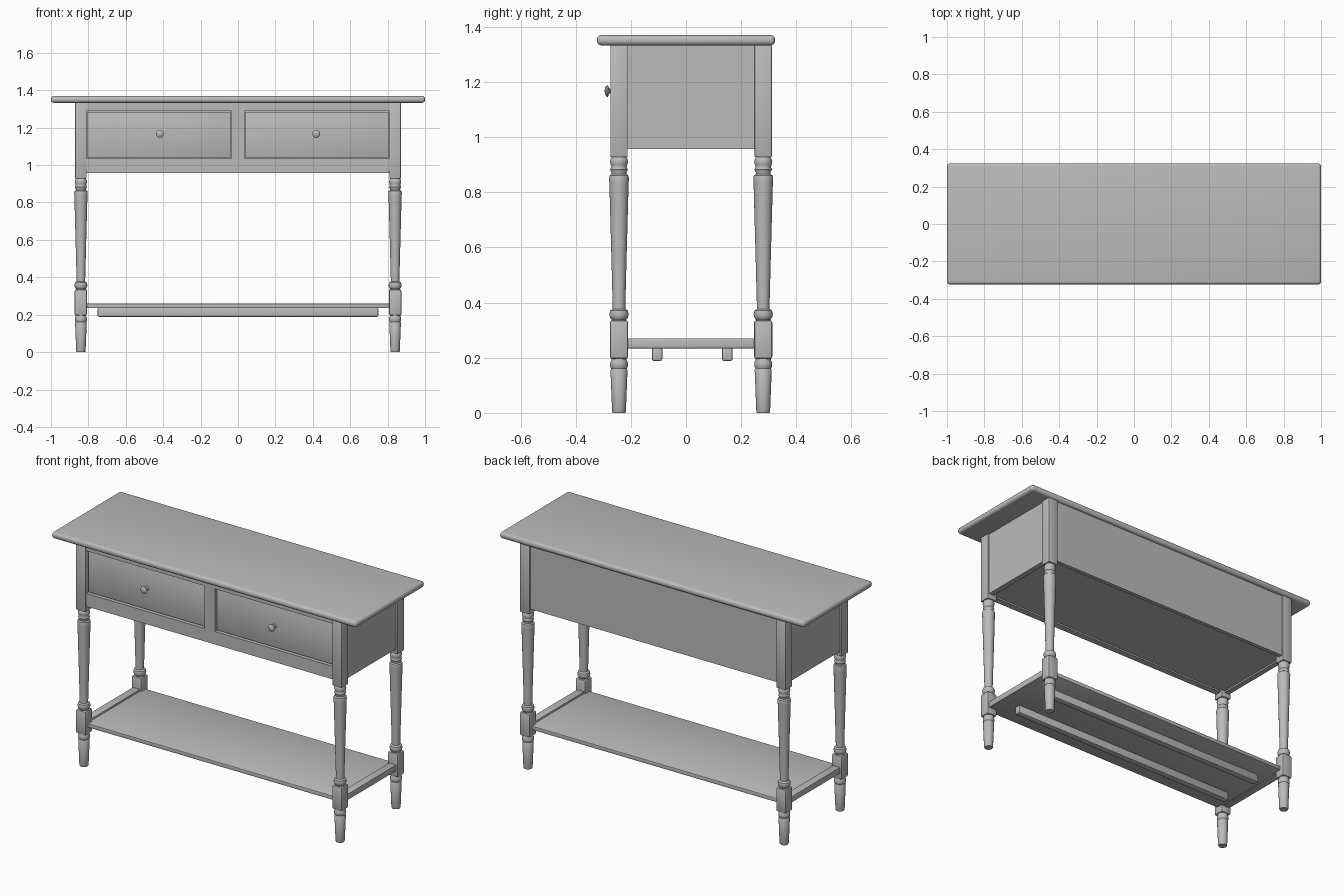
import bpy
import bmesh
import math
from mathutils import Matrix

if "Cube" in bpy.data.objects:
    bpy.data.objects.remove(bpy.data.objects["Cube"])

wood = bpy.data.materials.new("grey_wood")
wood.use_nodes = True
grey = (0.5, 0.5, 0.5, 1)
wood.diffuse_color = grey
wood.node_tree.nodes["Principled BSDF"].inputs["Base Color"].default_value = grey


def add_object(name, bm):
    bmesh.ops.recalc_face_normals(bm, faces=bm.faces)
    mesh = bpy.data.meshes.new(name)
    bm.to_mesh(mesh)
    bm.free()
    mesh.materials.append(wood)
    obj = bpy.data.objects.new(name, mesh)
    bpy.context.collection.objects.link(obj)
    bpy.ops.object.select_all(action="DESELECT")
    obj.select_set(True)
    bpy.context.view_layer.objects.active = obj
    bpy.ops.object.shade_smooth_by_angle(angle=math.radians(40))
    return obj


def box(name, xs, ys, zs, bevel=0.0, segments=2):
    """Box between the given limits, with optional rounded edges."""
    bm = bmesh.new()
    bmesh.ops.create_cube(bm, size=1)
    for v in bm.verts:
        for axis, (low, high) in enumerate((xs, ys, zs)):
            v.co[axis] = high if v.co[axis] > 0 else low
    if bevel:
        bmesh.ops.bevel(bm, geom=bm.edges[:], offset=bevel, segments=segments,
                        profile=0.5, affect="EDGES")
    return add_object(name, bm)


def lathe(name, profile, matrix, sides=24):
    """Turn a (radius, height) profile around z, then place it."""
    bm = bmesh.new()
    rings = []
    for r, z in profile:
        rings.append([bm.verts.new((r * math.cos(math.tau * i / sides),
                                    r * math.sin(math.tau * i / sides), z))
                      for i in range(sides)])
    for a, b in zip(rings, rings[1:]):
        for i in range(sides):
            j = (i + 1) % sides
            bm.faces.new((a[i], a[j], b[j], b[i]))
    bm.faces.new(rings[0][::-1])
    bm.faces.new(rings[-1])
    bm.transform(matrix)
    return add_object(name, bm)


# Table top with a bullnose edge
box("table_top", (-1, 1), (-0.323, 0.323), (1.333, 1.37), 0.016, 4)

# Turned legs with square blocks
LEG_X, FRONT_Y, BACK_Y, HALF = 0.84, -0.243, 0.28, 0.031
foot = [(0.023, 0), (0.025, 0.005), (0.031, 0.156), (0.028, 0.161),
        (0.032, 0.169), (0.032, 0.183), (0.028, 0.191), (0.028, 0.205)]
shaft = [(0.026, 0.325), (0.026, 0.338), (0.032, 0.345), (0.035, 0.358),
         (0.032, 0.371), (0.023, 0.377), (0.023, 0.39), (0.028, 0.58),
         (0.035, 0.835), (0.036, 0.85), (0.034, 0.861), (0.027, 0.866),
         (0.027, 0.872), (0.032, 0.882), (0.028, 0.891), (0.03, 0.9),
         (0.033, 0.91), (0.03, 0.922), (0.026, 0.928), (0.026, 0.94)]
for depth, y in (("front", FRONT_Y), ("back", BACK_Y)):
    for side, x in (("left", LEG_X), ("right", -LEG_X)):
        leg = f"{depth}_{side}_leg"
        place = Matrix.Translation((x, y, 0))
        lathe(leg + "_foot", foot, place)
        lathe(leg + "_shaft", shaft, place)
        w = 0.033
        box(leg + "_lower_block", (x - w, x + w), (y - w, y + w), (0.196, 0.336), 0.009)
        box(leg + "_upper_post", (x - HALF, x + HALF), (y - HALF, y + HALF),
            (0.928, 1.335), 0.003)

# Case panels
inner_x = LEG_X - HALF
low, high = 0.957, 1.335
for side, s in (("left", 1), ("right", -1)):
    box(side + "_side_panel", sorted((s * 0.83, s * 0.862)),
        (FRONT_Y, BACK_Y), (low, high))
box("back_panel", (-LEG_X, LEG_X), (0.28, 0.303), (low, high))
box("case_bottom", (-0.835, 0.835), (-0.24, 0.285), (0.966, 0.98))

# Front rails and divider
rail_y = (-0.266, -0.235)
box("top_rail", (-inner_x, inner_x), rail_y, (1.288, high))
box("bottom_rail", (-inner_x, inner_x), rail_y, (0.972, 1.036))
box("bottom_lip", (-inner_x, inner_x), (-0.262, -0.225), (low, 0.972))
box("drawer_divider", (-0.035, 0.035), rail_y, (1.036, 1.288))

# Drawers and mushroom knobs
knob = [(0.013, 0), (0.008, 0.005), (0.007, 0.022), (0.012, 0.027),
        (0.021, 0.03), (0.021, 0.034), (0.014, 0.04), (0.004, 0.042)]
for side, s in (("left", 1), ("right", -1)):
    box(side + "_drawer", sorted((s * 0.04, s * 0.805)),
        (-0.254, -0.23), (1.04, 1.284), 0.003)
    lathe(side + "_knob", knob, Matrix.Translation((s * 0.418, -0.253, 1.167))
          @ Matrix.Rotation(math.pi / 2, 4, "X"))

# Lower shelf, its side stretchers and battens
box("shelf", (-0.82, 0.82), (-0.252, 0.289), (0.236, 0.259), 0.003)
for side, s in (("left", 1), ("right", -1)):
    box(side + "_stretcher", sorted((s * 0.815, s * 0.863)),
        (FRONT_Y, BACK_Y), (0.234, 0.27), 0.003)
for name, y in (("front_batten", -0.105), ("back_batten", 0.15)):
    box(name, (-0.75, 0.75), (y - 0.019, y + 0.019), (0.189, 0.237), 0.006)
